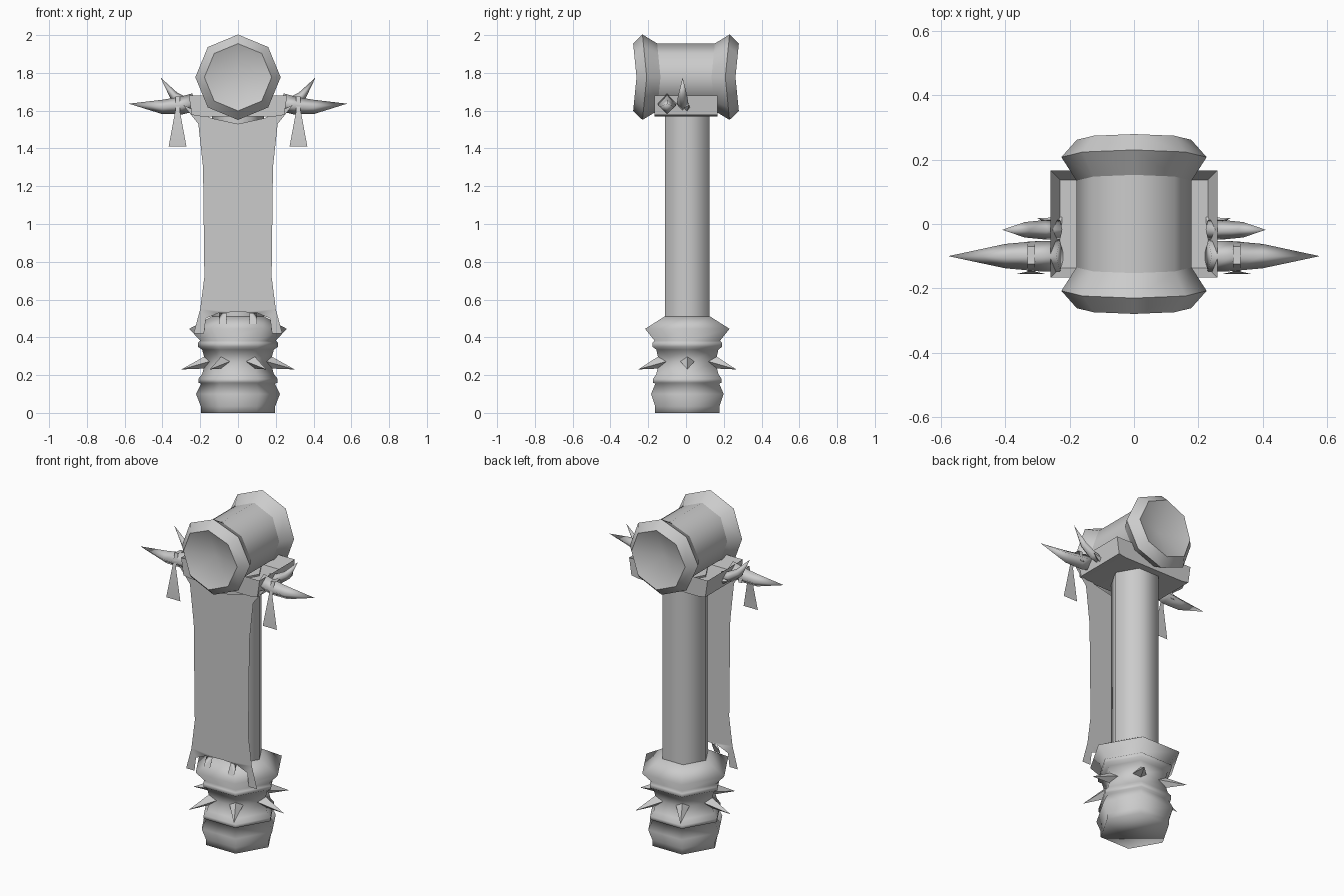
import bpy, bmesh, math
from mathutils import Vector

cube = bpy.data.objects.get("Cube")
if cube:
    bpy.data.objects.remove(cube, do_unlink=True)

grey = bpy.data.materials.new("stone_grey")
grey.use_nodes = True
colour = (0.6, 0.6, 0.6, 1)
grey.diffuse_color = colour
grey.node_tree.nodes["Principled BSDF"].inputs["Base Color"].default_value = colour

AXIS_Y = .007   # shaft and pommel sit slightly behind centre


def finish(name, bm, angle):
    """Turn a bmesh into a named, shaded object."""
    bmesh.ops.recalc_face_normals(bm, faces=bm.faces)
    mesh = bpy.data.meshes.new(name)
    bm.to_mesh(mesh)
    bm.free()
    mesh.materials.append(grey)
    obj = bpy.data.objects.new(name, mesh)
    bpy.context.collection.objects.link(obj)
    bpy.ops.object.select_all(action='DESELECT')
    obj.select_set(True)
    bpy.context.view_layer.objects.active = obj
    bpy.ops.object.shade_smooth_by_angle(angle=math.radians(angle))


def bridge(bm, rings):
    for a, b in zip(rings, rings[1:]):
        n = len(a)
        for i in range(n):
            j = (i + 1) % n
            bm.faces.new((a[i], a[j], b[j], b[i]))


def column(name, profile, angle):
    """Upright six-sided column from (radius, height) pairs."""
    bm = bmesh.new()
    turn = math.tau / 6
    rings = [[bm.verts.new((r * math.cos(i * turn), AXIS_Y + r * math.sin(i * turn), z))
              for i in range(6)] for r, z in profile]
    bridge(bm, rings)
    bm.faces.new(rings[0])
    bm.faces.new(rings[-1])
    finish(name, bm, angle)


def spike(name, path, radii, angle):
    """Four-sided tapered horn along a path, ending in a point."""
    bm = bmesh.new()
    pts = [Vector(p) for p in path]
    rings = []
    for i, r in enumerate(radii):
        d = (pts[i + 1] - pts[max(i - 1, 0)]).normalized()
        side = d.cross(Vector((0, 0, 1))).normalized()
        up = side.cross(d)
        rings.append([bm.verts.new(pts[i] + r * v) for v in (side, up, -side, -up)])
    bridge(bm, rings)
    bm.faces.new(rings[0])
    tip = bm.verts.new(pts[-1])
    for i in range(4):
        bm.faces.new((rings[-1][i], rings[-1][(i + 1) % 4], tip))
    finish(name, bm, angle)


def cloth(name, polygons):
    """Single sheet from polygons of 3D points."""
    bm = bmesh.new()
    for poly in polygons:
        bm.faces.new([bm.verts.new(p) for p in poly])
    bmesh.ops.remove_doubles(bm, verts=bm.verts, dist=0.0005)
    finish(name, bm, 20)


def head_part(name, stations, hub_y=None):
    """Octagonal section of the head; rings lean outward toward the top."""
    bm = bmesh.new()
    rings = []
    for y, r in stations:
        ring = []
        for i in range(8):
            a = math.tau * i / 8
            z = r * math.sin(a)
            ring.append(bm.verts.new((r * math.cos(a), y + math.copysign(.1 * z, y), 1.777 + z)))
        rings.append(ring)
    bridge(bm, rings)
    if hub_y is not None:
        hub = bm.verts.new((0, hub_y, 1.777))
        for i in range(8):
            bm.faces.new((rings[-1][i], rings[-1][(i + 1) % 8], hub))
    finish(name, bm, 46)


# Pommel and shaft
column("pommel", [(.197, 0), (.197, .035), (.222, .10), (.195, .155), (.21, .16),
                  (.21, .18), (.19, .205), (.172, .27), (.19, .335), (.212, .35),
                  (.212, .372), (.2, .382), (.258, .445), (.14, .51)], 120)
column("shaft", [(.137, .48), (.137, 1.62)], 61)

# Ring of spikes on the pommel
for k in range(6):
    a = math.radians(60 * k)
    c, s = math.cos(a), math.sin(a)
    spike(f"pommel_spike_{k + 1}",
          [(.14 * c, AXIS_Y + .14 * s, .275), (.30 * c, AXIS_Y + .30 * s, .23)], [.04], 20)

# Hammer head: barrel, then a flared and dished cap at each end
head_part("head_barrel", [(-.135, .179), (.135, .179)])
for s, label in ((-1, "front"), (1, "back")):
    head_part(f"{label}_head_cap", [(s * .135, .179), (s * .208, .226), (s * .262, .178)], s * .21)

# Cradle under the head: block hollowed from the top
bm = bmesh.new()
half = [(.2, 1.57), (.245, 1.578), (.26, 1.68)]
section = [(-x, z) for x, z in reversed(half)] + half
ends = [[bm.verts.new((x, y, z)) for x, z in section] for y in (-.167, .167)]
bridge(bm, ends)
for e in ends:
    bm.faces.new(e)
bmesh.ops.recalc_face_normals(bm, faces=bm.faces)
top = max(bm.faces, key=lambda f: f.calc_center_median().z)
bmesh.ops.inset_region(bm, faces=[top], thickness=.042)
bmesh.ops.translate(bm, verts=top.verts, vec=(0, 0, -.07))
finish("head_cradle", bm, 20)

# Horns and the cloth ties hung over them: (y, z, half width)
strip = [(-.055, 1.6, .012), (-.07, 1.67, .012), (-.125, 1.675, .012),
         (-.148, 1.6, .012), (-.156, 1.41, .047)]
for m, label in ((1, "left"), (-1, "right")):
    spike(f"{label}_long_horn",
          [(m * .23, -.1, 1.645), (m * .3, -.1, 1.627), (m * .4, -.1, 1.62), (m * .578, -.1, 1.637)],
          [.048, .047, .038], 120)
    spike(f"{label}_short_horn",
          [(m * .23, -.018, 1.628), (m * .28, -.018, 1.64), (m * .34, -.018, 1.68), (m * .41, -.018, 1.775)],
          [.03, .03, .024], 120)
    spike(f"{label}_rear_thorn", [(m * .23, 0, 1.61), (m * .3, .018, 1.63)], [.022], 20)
    cloth(f"{label}_tie", [
        [(m * (.32 - a[2]), a[0], a[1]), (m * (.32 + a[2]), a[0], a[1]),
         (m * (.32 + b[2]), b[0], b[1]), (m * (.32 - b[2]), b[0], b[1])]
        for a, b in zip(strip, strip[1:])])

# Ragged banner hanging in front of the shaft
BANNER_Y = -.155
edge = [(.14, 1.56), (.29, 1.63), (.25, 1.58), (.21, 1.53), (.185, 1.3), (.178, .72),
        (.2, .55), (.235, .42), (.18, .42), (.17, .5), (.1, .53)]
outline = [(0, 1.53)] + edge + [(0, .535)] + [(-x, z) for x, z in reversed(edge)]
tabs = [[(m * .06, BANNER_Y, .53), (m * .1, BANNER_Y, .53), (m * .1, -.183, .47), (m * .06, -.183, .47)]
        for m in (1, -1)]
cloth("banner", [[(x, BANNER_Y, z) for x, z in outline]] + tabs)
